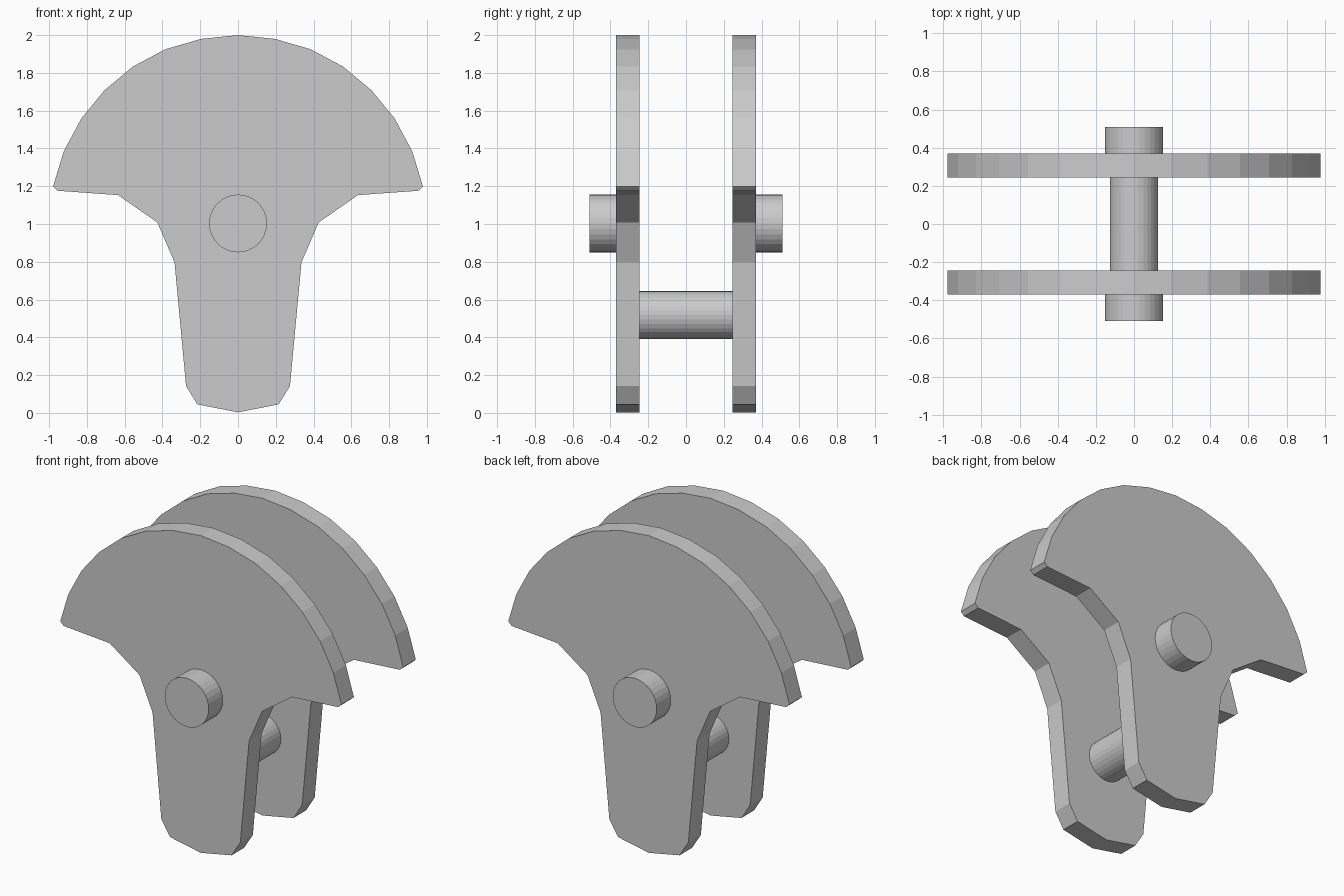
import bpy, bmesh, math

if "Cube" in bpy.data.objects:
    bpy.data.objects.remove(bpy.data.objects["Cube"])

# Right half of the crank web outline (x, z), from top to bottom
HALF = [(0, 2.0), (0.195, 1.98), (0.385, 1.925), (0.557, 1.833), (0.707, 1.708),
        (0.83, 1.558), (0.923, 1.384), (0.979, 1.198), (0.955, 1.176),
        (0.635, 1.153), (0.427, 1.008), (0.336, 0.797), (0.275, 0.142),
        (0.215, 0.045), (0, 0.003)]
WEB_IN, WEB_OUT, END = 0.245, 0.37, 0.51


def prism(name, outline, y0, y1):
    """Extrude an (x, z) outline along y."""
    bm = bmesh.new()
    face = bm.faces.new([bm.verts.new((x, y0, z)) for x, z in outline])
    ext = bmesh.ops.extrude_face_region(bm, geom=[face])
    verts = [v for v in ext["geom"] if isinstance(v, bmesh.types.BMVert)]
    bmesh.ops.translate(bm, verts=verts, vec=(0, y1 - y0, 0))
    bmesh.ops.recalc_face_normals(bm, faces=bm.faces)
    mesh = bpy.data.meshes.new(name)
    bm.to_mesh(mesh)
    bm.free()
    obj = bpy.data.objects.new(name, mesh)
    bpy.context.collection.objects.link(obj)
    return obj


def circle(radius, z, sides=32):
    return [(radius * math.cos(2 * math.pi * i / sides),
             z + radius * math.sin(2 * math.pi * i / sides)) for i in range(sides)]


web = HALF + [(-x, z) for x, z in HALF[-2:0:-1]]

# Counterweighted webs and outer main journals, front and back
for side, s in (("front", -1), ("back", 1)):
    prism(side + "_crank_web", web, s * WEB_IN, s * WEB_OUT)
    prism(side + "_main_journal", circle(0.153, 1.003), s * WEB_OUT, s * END)

# Crank pin joining the webs
prism("crank_pin", circle(0.127, 0.518), -WEB_IN, WEB_IN)
